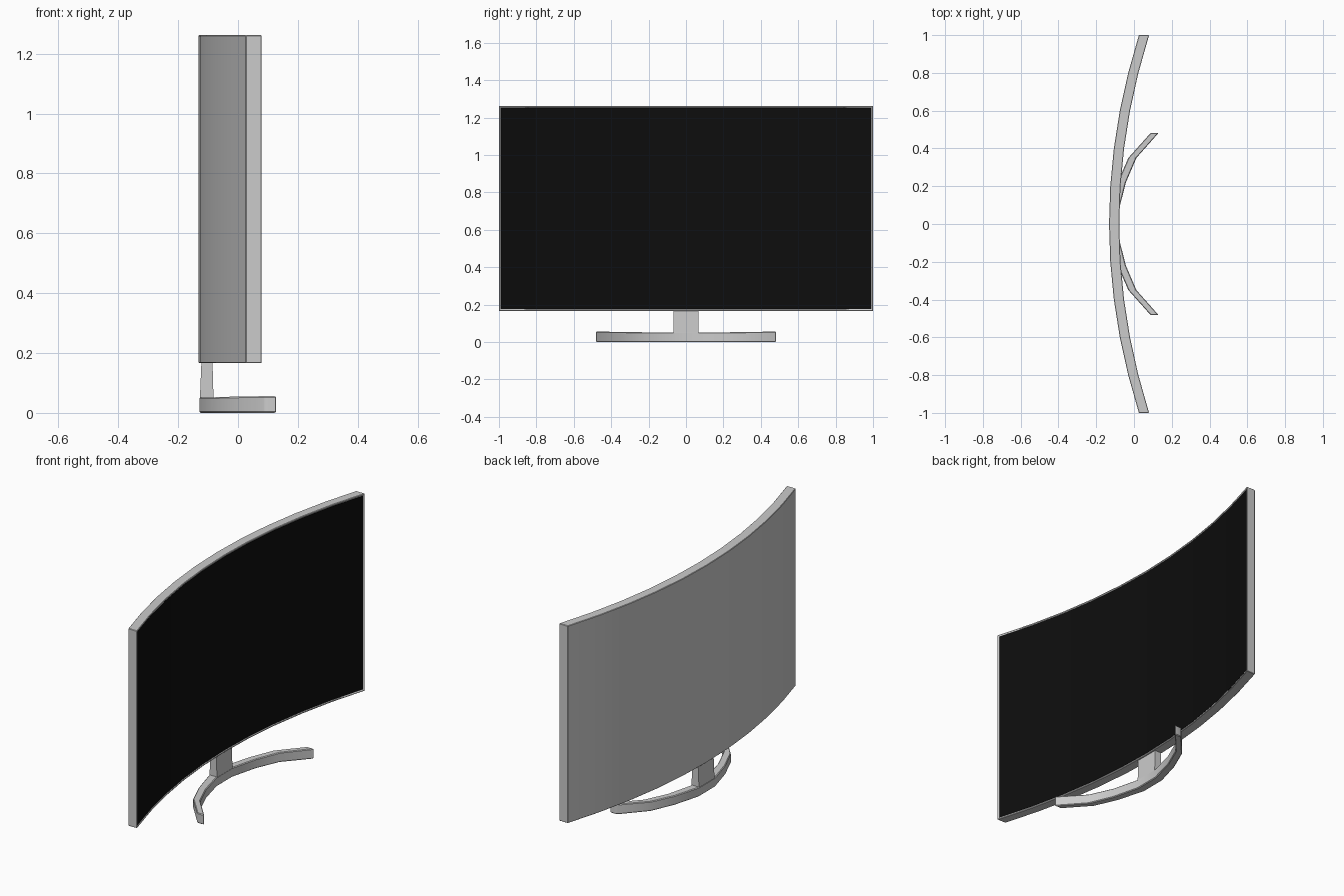
import bpy, bmesh, math

if "Cube" in bpy.data.objects:
    bpy.data.objects.remove(bpy.data.objects["Cube"])


def sweep(name, sections, bevel=0.0, inset=0.0, depth=0.0):
    """Skin a list of four-point sections, cap the ends and bevel the sharp edges."""
    bm = bmesh.new()
    rings = [[bm.verts.new(p) for p in s] for s in sections]
    front = []
    for a, b in zip(rings, rings[1:]):
        for i in range(4):
            j = (i + 1) % 4
            f = bm.faces.new((a[i], a[j], b[j], b[i]))
            if i == 1:
                front.append(f)
    bm.faces.new(rings[0])
    bm.faces.new(rings[-1])
    bmesh.ops.recalc_face_normals(bm, faces=bm.faces[:])
    if inset:
        bmesh.ops.inset_region(bm, faces=front, thickness=inset, use_even_offset=True)
        bmesh.ops.inset_region(bm, faces=front, thickness=0.001, depth=-depth)
    mesh = bpy.data.meshes.new(name)
    bm.to_mesh(mesh)
    bm.free()
    ob = bpy.data.objects.new(name, mesh)
    bpy.context.collection.objects.link(ob)
    bpy.ops.object.select_all(action='DESELECT')
    bpy.context.view_layer.objects.active = ob
    ob.select_set(True)
    if bevel:
        mod = ob.modifiers.new("edge_bevel", 'BEVEL')
        mod.width = bevel
        mod.segments = 1
        mod.limit_method = 'ANGLE'
        mod.angle_limit = math.radians(40)
        bpy.ops.object.modifier_apply(modifier=mod.name)
    bpy.ops.object.shade_smooth_by_angle(angle=math.radians(30))
    return ob


def upright(y, x0, x1, z0, z1):
    """Rectangular section in the xz plane; its second side faces +x."""
    return [(x0, y, z0), (x1, y, z0), (x1, y, z1), (x0, y, z1)]


def curved(half, x0, x1, z0, z1, n=10):
    """Sections following the bend of the display."""
    out = []
    for i in range(n + 1):
        y = half * (2 * i / n - 1)
        bend = 0.158 * y * y
        out.append(upright(y, x0 + bend, x1 + bend, z0, z1))
    return out


# Curved casing with a recessed front
sweep("display_casing", curved(1.0, -0.132, -0.078, 0.166, 1.262),
      bevel=0.004, inset=0.009, depth=0.005)

# Black screen sitting in the recess
screen = sweep("screen_panel", curved(0.989, -0.086, -0.0805, 0.177, 1.251))
black = bpy.data.materials.new("screen_black")
black.diffuse_color = (0.004, 0.004, 0.004, 1)
black.use_nodes = True
black.node_tree.nodes["Principled BSDF"].inputs["Base Color"].default_value = black.diffuse_color
screen.data.materials.append(black)

# Neck tapering up into the casing
sweep("stand_neck", [
    [(x0, -0.068, z), (x1, -0.068, z), (x1, 0.068, z), (x0, 0.068, z)]
    for z, x0, x1 in ((0.03, -0.129, -0.081), (0.055, -0.127, -0.082), (0.2, -0.121, -0.086))])

# Bowed foot: half path of (y, back x, front x, top z), mirrored in y
half = [(0.07, -0.129, -0.081, 0.052), (0.22, -0.087, -0.043, 0.052),
        (0.35, -0.03, 0.013, 0.054), (0.482, 0.088, 0.13, 0.056)]
path = [(-y, a, b, t) for y, a, b, t in reversed(half)] + half
sweep("stand_foot", [upright(y, a, b, 0.0, t) for y, a, b, t in path], bevel=0.004)
